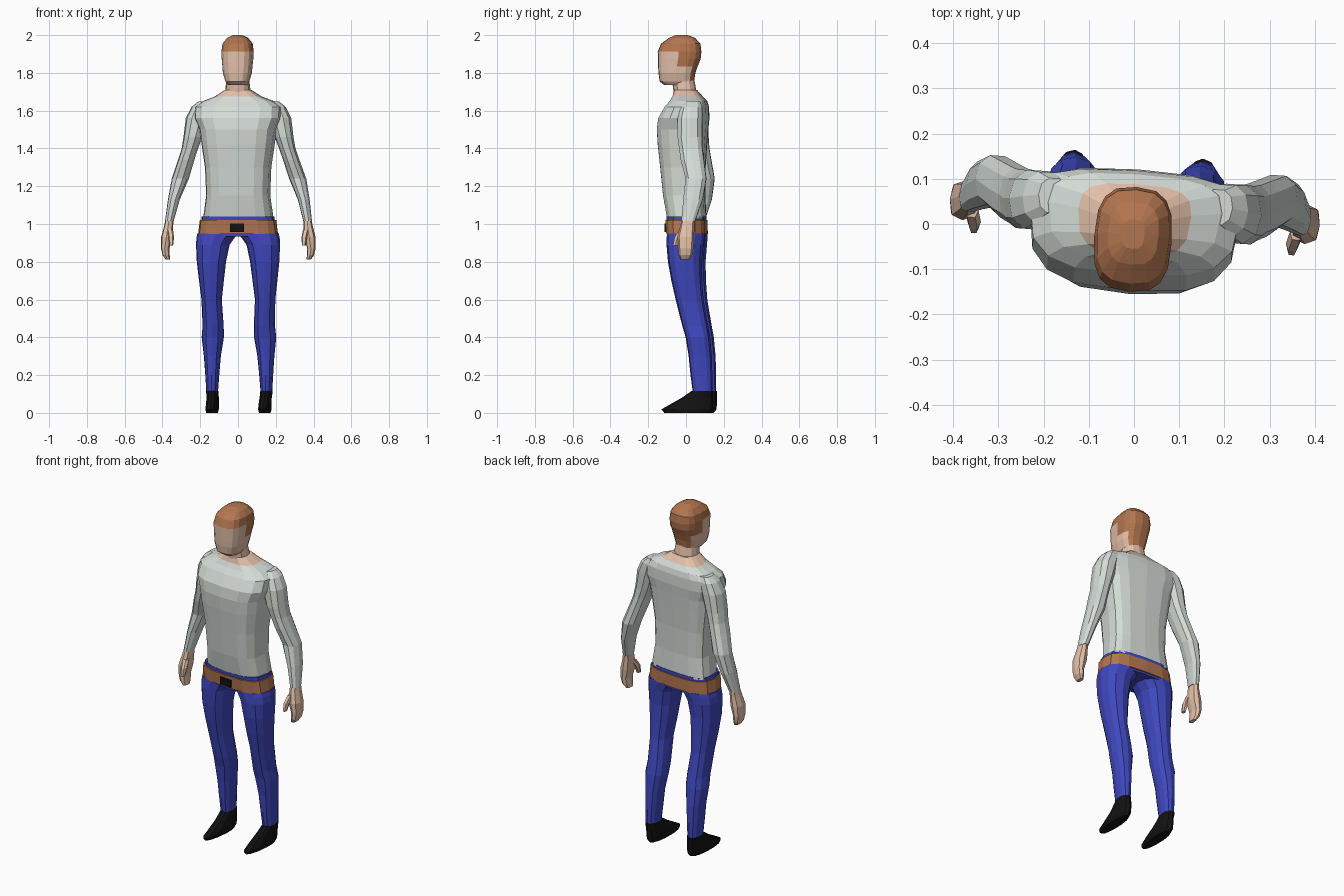
import bpy, bmesh, math
from mathutils import Matrix

TURN = Matrix.Rotation(math.radians(-4), 4, 'Z')   # whole figure stands slightly turned


def material(name, rgb):
    m = bpy.data.materials.new(name)
    m.diffuse_color = (*rgb, 1)
    return m


SKIN = material("skin", (0.78, 0.53, 0.40))
HAIR = material("brown", (0.45, 0.18, 0.08))
SHIRT = material("pale_grey", (0.66, 0.71, 0.68))
JEANS = material("blue", (0.05, 0.065, 0.52))
BLACK = material("black", (0.006, 0.006, 0.006))


def spow(v, p):
    return math.copysign(abs(v) ** p, v) if abs(v) > 1e-6 else 0.0


def finish(name, bm, mats, rule=None):
    bmesh.ops.recalc_face_normals(bm, faces=bm.faces)
    if rule:
        for f in bm.faces:
            f.material_index = rule(f.calc_center_median())
    bm.transform(TURN)
    me = bpy.data.meshes.new(name)
    bm.to_mesh(me)
    bm.free()
    for m in mats:
        me.materials.append(m)
    ob = bpy.data.objects.new(name, me)
    bpy.context.collection.objects.link(ob)
    return ob


def loft(name, rings, mats, n=12, p=0.8, k=0.5, side=1, rule=None):
    """Skin rounded rings (z, x0, x1, y_front, y_back); k places the widest line front to back."""
    bm = bmesh.new()
    loops = []
    for z, x0, x1, y0, y1 in rings:
        cx, hw, cy = (x0 + x1) / 2, (x1 - x0) / 2, y0 + k * (y1 - y0)
        loop = []
        for i in range(n):
            c, s = math.cos(2 * math.pi * i / n), math.sin(2 * math.pi * i / n)
            d = (y1 - cy) if s > 0 else (cy - y0)
            loop.append(bm.verts.new((side * (cx + hw * spow(c, p)), cy + d * spow(s, p), z)))
        loops.append(loop)
    for a, b in zip(loops, loops[1:]):
        for i in range(n):
            j = (i + 1) % n
            bm.faces.new((a[i], a[j], b[j], b[i]))
    bm.faces.new(loops[0])
    bm.faces.new(loops[-1])
    return finish(name, bm, mats, rule)


def centred(rows):
    return [(z, -w, w, y0, y1) for z, w, y0, y1 in rows]


# Head with hair on the crown, sides and nape
def hair_rule(c):
    nape = c.y > 0.015 and abs(c.x) < 0.06 and c.z > 1.765
    sides = c.y > -0.035 and c.z > 1.83
    return 1 if c.z > 1.912 or sides or nape else 0


loft("head", centred([
    (1.735, .050, -.115, .042), (1.755, .064, -.140, .043), (1.80, .077, -.146, .050),
    (1.835, .080, -.148, .062), (1.875, .084, -.149, .078), (1.912, .086, -.150, .082),
    (1.955, .080, -.132, .076), (1.985, .056, -.090, .048), (2.0, .025, -.055, .010)]),
    [SKIN, HAIR], n=16, p=0.7, rule=hair_rule)
loft("neck", centred([(1.64, .085, -.065, .07), (1.70, .068, -.066, .056), (1.77, .06, -.075, .043)]),
     [SKIN], p=0.85)

# Shirt body, open at the neckline to show skin
loft("shirt", centred([
    (1.03, .187, -.100, .106), (1.15, .170, -.122, .100), (1.30, .176, -.137, .102),
    (1.42, .194, -.150, .110), (1.50, .205, -.155, .116), (1.56, .232, -.147, .121),
    (1.62, .232, -.112, .118), (1.65, .190, -.086, .110), (1.675, .125, -.072, .088),
    (1.71, .070, -.062, .058)]),
    [SHIRT, SKIN], n=16, p=0.65, k=0.62, rule=lambda c: 1 if c.z > 1.676 else 0)

# Trousers waist, belt and buckle
loft("trouser_waist", centred([(.935, .205, -.092, .106), (1.04, .193, -.102, .108)]),
     [JEANS], n=16, p=0.65)
loft("belt", centred([(.948, .212, -.102, .113), (1.02, .203, -.108, .113)]),
     [HAIR], n=16, p=0.65)
buckle = bmesh.new()
bmesh.ops.create_cube(buckle, size=1, matrix=Matrix.Translation((0.002, -.107, .98))
                      @ Matrix.Diagonal((.074, .009, .044, 1)))
finish("buckle", buckle, [BLACK])

# Limbs, mirrored left and right
for side, tag in ((1, "right"), (-1, "left")):
    loft(f"sleeve_{tag}", [
        (1.648, .15, .215, .01, .09), (1.62, .15, .250, -.015, .103), (1.56, .16, .280, -.03, .106),
        (1.46, .192, .292, -.03, .105), (1.40, .215, .302, -.02, .108), (1.34, .235, .322, -.01, .117),
        (1.24, .266, .357, .018, .132), (1.13, .313, .376, .008, .115), (1.015, .344, .390, .0, .075)],
        [SHIRT], n=10, p=0.85, side=side)
    loft(f"hand_{tag}", [
        (1.02, .346, .388, .003, .072), (.99, .346, .394, -.005, .070), (.93, .348, .410, -.018, .070),
        (.87, .366, .410, -.014, .066), (.835, .364, .402, -.012, .060), (.812, .362, .386, -.004, .046)],
        [SKIN], n=8, p=0.75, side=side)
    loft(f"thumb_{tag}", [
        (.97, .345, .375, -.012, .025), (.93, .338, .368, -.038, .0), (.885, .342, .362, -.046, -.02)],
        [SKIN], n=6, side=side)
    loft(f"trouser_leg_{tag}", [
        (.11, .113, .175, .046, .150), (.20, .106, .180, .034, .150), (.30, .097, .187, .024, .147),
        (.40, .080, .198, .008, .138), (.46, .080, .192, -.010, .127), (.60, .088, .196, -.045, .103),
        (.70, .076, .208, -.068, .096), (.80, .064, .219, -.086, .094), (.89, .045, .223, -.094, .102),
        (.925, .020, .221, -.094, .106), (.95, .0, .216, -.094, .108)],
        [JEANS], n=12, p=0.85, side=side)
    loft(f"shoe_{tag}", [
        (0, .110, .170, -.105, .135), (.018, .105, .175, -.122, .152), (.045, .105, .174, -.075, .154),
        (.08, .108, .173, -.012, .154), (.116, .111, .177, .040, .154)],
        [BLACK], n=12, p=0.95, k=0.6, side=side)
